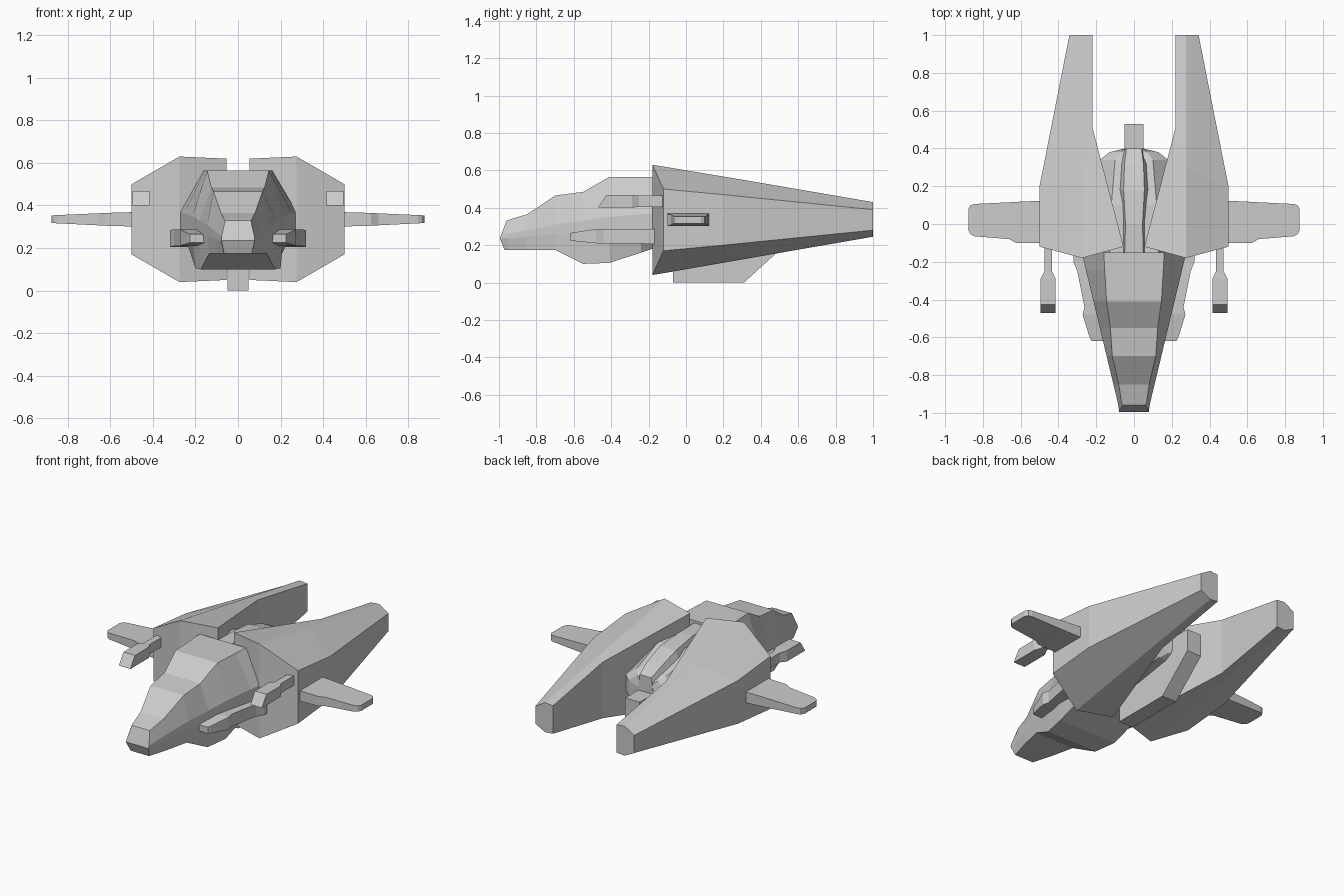
import bpy, bmesh


def loft(name, rings, mirror=False):
    """Skin between equal-sized rings of points; ends are closed by strips of quads."""
    bm = bmesh.new()
    rows = [[bm.verts.new(p) for p in ring] for ring in rings]
    n = len(rows[0])
    for a, b in zip(rows, rows[1:]):
        for i in range(n):
            j = (i + 1) % n
            bm.faces.new((a[i], a[j], b[j], b[i]))
    for row in (rows[0], rows[-1]):
        for i in range(n // 2 - 1):
            bm.faces.new((row[i], row[i + 1], row[n - 2 - i], row[n - 1 - i]))
    bmesh.ops.recalc_face_normals(bm, faces=bm.faces[:])
    mesh = bpy.data.meshes.new(name)
    bm.to_mesh(mesh)
    bm.free()
    ob = bpy.data.objects.new(name, mesh)
    bpy.context.collection.objects.link(ob)
    if mirror:
        ob.modifiers.new("Mirror", 'MIRROR')
    return ob


def both(half):
    """Complete a symmetric ring from its right half, listed top to bottom."""
    return half + [(-x, y, z) for x, y, z in reversed(half)]


def box_ring(x0, x1, y, z0, z1, slant=0.0):
    return [(x0, y + slant, z1), (x1, y + slant, z1), (x1, y, z0), (x0, y, z0)]


# Cockpit hull: y, top half-width/height, shoulder height, waist height, bottom half-width/height
nose = both([(.06, -.96, .33), (.078, -.99, .25), (.078, -.995, .235), (.065, -.97, .175)])
stations = [
    (-.95, .065, .335, .26, .235, .07, .175),
    (-.85, .08, .365, .28, .245, .10, .175),
    (-.70, .115, .465, .31, .26, .135, .175),
    (-.55, .125, .485, .33, .26, .175, .10),
    (-.41, .145, .565, .35, .265, .20, .105),
    (-.24, .155, .565, .365, .27, .20, .16),
    (-.15, .16, .565, .37, .28, .20, .19),
]
rings = [nose]
for y, xt, zt, zs, zw, xb, zb in stations:
    w = .08 + (y + .97) * .24
    rings.append(both([(xt, y, zt), (w, y, zs), (w, y, zw), (xb, y, zb)]))
loft("cockpit_hull", rings)

# Rear hull between the nacelles, with a raised spine
loft("rear_hull", [both([(a, y, zt), (b, y, zm), (b, y, .28), (a, y, zb)]) for y, a, b, zt, zm, zb in (
    (-.18, .13, .20, .53, .40, .17),
    (.10, .12, .19, .51, .42, .18),
    (.34, .10, .18, .44, .38, .22),
    (.38, .07, .13, .42, .37, .24),
    (.40, .04, .05, .40, .36, .26))])
loft("spine", [both([(a, y, z), (b, y, z - .07), (b, y, .3)]) for y, a, b, z in (
    (-.18, .05, .07, .55), (.0, .045, .065, .55), (.18, .055, .085, .53),
    (.32, .05, .08, .48), (.40, .04, .05, .44))])

# Ventral fin with raked trailing edge
fin = [(-.07, 0), (.31, 0), (.53, .20), (.53, .34), (.31, .34), (-.07, .34)]
loft("ventral_fin", [[(x, y, z) for y, z in fin] for x in (-.05, .05)])

# Side nacelles
loft("nacelle", [
    [(.055, -.12, .62), (.275, -.18, .63), (.50, -.12, .50),
     (.50, -.12, .17), (.275, -.18, .04), (.055, -.12, .05)],
    [(.22, .51, .51), (.275, .30, .55), (.50, .20, .47),
     (.50, .20, .20), (.275, .30, .124), (.22, .51, .16)],
    [(.22, 1, .425), (.275, 1, .43), (.342, 1, .39),
     (.342, 1, .28), (.275, 1, .245), (.22, 1, .25)],
], mirror=True)

# Stub wings: x, front y, back y, bottom z, top z
loft("wing", [[(x, y0, z1), (x, y1, z1), (x, y1, z0), (x, y0, z0)] for x, y0, y1, z0, z1 in (
    (.45, -.10, .125, .30, .37),
    (.625, -.10, .117, .305, .365),
    (.66, -.08, .115, .307, .363),
    (.845, -.065, .106, .316, .355),
    (.865, -.055, .10, .317, .354),
    (.876, -.035, .08, .317, .353))], mirror=True)

# Cannons ahead of the nacelles
loft("cannon", [
    box_ring(.415, .495, -.47, .40, .468, .045),
    box_ring(.415, .495, -.29, .40, .468),
    box_ring(.435, .475, -.25, .405, .465),
    box_ring(.435, .475, -.08, .405, .465)], mirror=True)

# Slim pods along the cockpit flanks: y, inner x, outer x, bottom z, top z
loft("flank_pod", [box_ring(x0, x1, y, z0, z1) for y, x0, x1, z0, z1 in (
    (-.62, .12, .225, .225, .265),
    (-.60, .12, .235, .222, .268),
    (-.48, .14, .272, .21, .287),
    (-.44, .15, .262, .21, .287),
    (-.25, .18, .30, .21, .287),
    (-.20, .18, .32, .205, .285),
    (-.14, .18, .32, .205, .285))], mirror=True)
